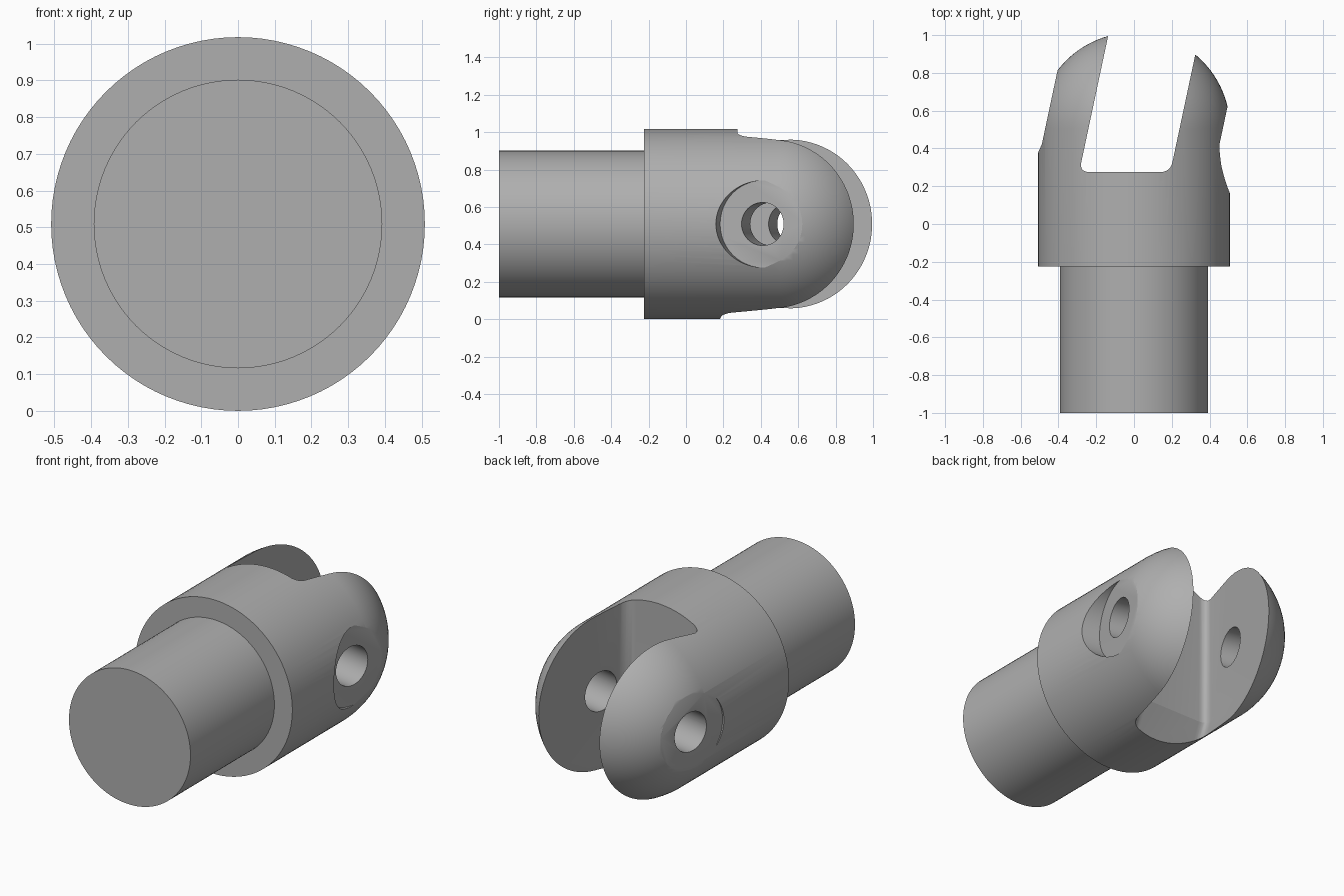
import bpy, bmesh, math
from mathutils import Vector, Matrix

if "Cube" in bpy.data.objects:
    bpy.data.objects.remove(bpy.data.objects["Cube"], do_unlink=True)

R = 0.509                       # collar radius, also height of the axis
SHAFT_R = 0.393
PIVOT = Vector((0, 0.505, R))   # centre of the domed end and of the cross bore
TILT = math.radians(12)         # slot and bore are turned about the vertical
ACROSS = Vector((math.cos(TILT), -math.sin(TILT), 0))
ALONG = Vector((math.sin(TILT), math.cos(TILT), 0))
HALF_SLOT = 0.236
HALF_FLATS = 0.46

steel = bpy.data.materials.new("plain grey")
steel.use_nodes = True
grey = (0.43, 0.43, 0.43, 1)
steel.diffuse_color = grey
steel.node_tree.nodes["Principled BSDF"].inputs["Base Color"].default_value = grey


def finish(name, bm):
    bmesh.ops.recalc_face_normals(bm, faces=bm.faces)
    mesh = bpy.data.meshes.new(name)
    bm.to_mesh(mesh)
    bm.free()
    mesh.materials.append(steel)
    obj = bpy.data.objects.new(name, mesh)
    bpy.context.collection.objects.link(obj)
    return obj


def turned_body():
    # shaft, collar and domed end revolved about the long axis
    profile = [(0, -1), (SHAFT_R, -1), (SHAFT_R, -0.225), (R, -0.225)]
    for i in range(25):
        a = math.pi / 2 * i / 24
        profile.append((R * math.cos(a), PIVOT.y + R * math.sin(a)))
    bm = bmesh.new()
    verts = [bm.verts.new((r, y, R)) for r, y in profile]
    edges = [bm.edges.new(pair) for pair in zip(verts, verts[1:])]
    bmesh.ops.spin(bm, geom=verts + edges, cent=(0, 0, R), axis=(0, 1, 0),
                   angle=math.tau, steps=96, use_duplicate=False)
    bmesh.ops.remove_doubles(bm, verts=bm.verts, dist=0.0001)
    return finish("fork_shaft", bm)


def rod(name, radius, start, end):
    # cylinder along the tilted bore axis
    bm = bmesh.new()
    turn = ACROSS.to_track_quat('Z', 'Y').to_matrix().to_4x4()
    place = Matrix.Translation(PIVOT + ACROSS * (start + end) / 2) @ turn
    bmesh.ops.create_cone(bm, cap_ends=True, segments=64, radius1=radius,
                          radius2=radius, depth=end - start, matrix=place)
    return finish(name, bm)


def slot_outline(floor, z):
    # slanted walls, level floor, rounded inner corners
    def wall(side, y):
        base = PIVOT + ACROSS * side * HALF_SLOT
        p = base + ALONG * (y - base.y) / ALONG.y
        return Vector((p.x, y, z))
    points = [wall(-1, 1.3)]
    size = 0.055
    for side in (-1, 1):
        corner = wall(side, floor)
        ends = [corner + ALONG * size, corner - Vector((side * size, 0, 0))]
        if side > 0:
            ends.reverse()
        for i in range(7):
            t = i / 6
            points.append(ends[0] * (1 - t) ** 2 + corner * 2 * t * (1 - t)
                          + ends[1] * t * t)
    return points + [wall(1, 1.3)]


def slot_cutter():
    # the floor slopes back towards the underside
    bm = bmesh.new()
    loops = []
    for floor, z in ((0.121, -0.1), (0.275, 0.16), (0.275, 1.2)):
        loops.append([bm.verts.new(p) for p in slot_outline(floor, z)])
    for low, high in zip(loops, loops[1:]):
        for i in range(len(low)):
            j = (i + 1) % len(low)
            bm.faces.new((low[i], low[j], high[j], high[i]))
    bm.faces.new(loops[0])
    bm.faces.new(loops[-1])
    bmesh.ops.triangulate(bm, faces=bm.faces)
    return finish("slot_cutter", bm)


body = turned_body()
cutters = [slot_cutter(),
           rod("bore_cutter", 0.115, -1, 1),
           rod("left_flat_cutter", 0.232, HALF_FLATS, 1),
           rod("right_flat_cutter", 0.232, -1, -HALF_FLATS)]
for cutter in cutters:
    cutter.hide_render = True
    cut = body.modifiers.new(cutter.name, 'BOOLEAN')
    cut.operation = 'DIFFERENCE'
    cut.solver = 'EXACT'
    cut.object = cutter

# keep the cut result and drop the cutters
bpy.context.view_layer.update()
graph = bpy.context.evaluated_depsgraph_get()
result = bpy.data.meshes.new_from_object(body.evaluated_get(graph))
body.modifiers.clear()
body.data = result
for cutter in cutters:
    bpy.data.objects.remove(cutter, do_unlink=True)

bpy.ops.object.select_all(action='DESELECT')
body.select_set(True)
bpy.context.view_layer.objects.active = body
bpy.ops.object.shade_smooth_by_angle(angle=math.radians(25))
